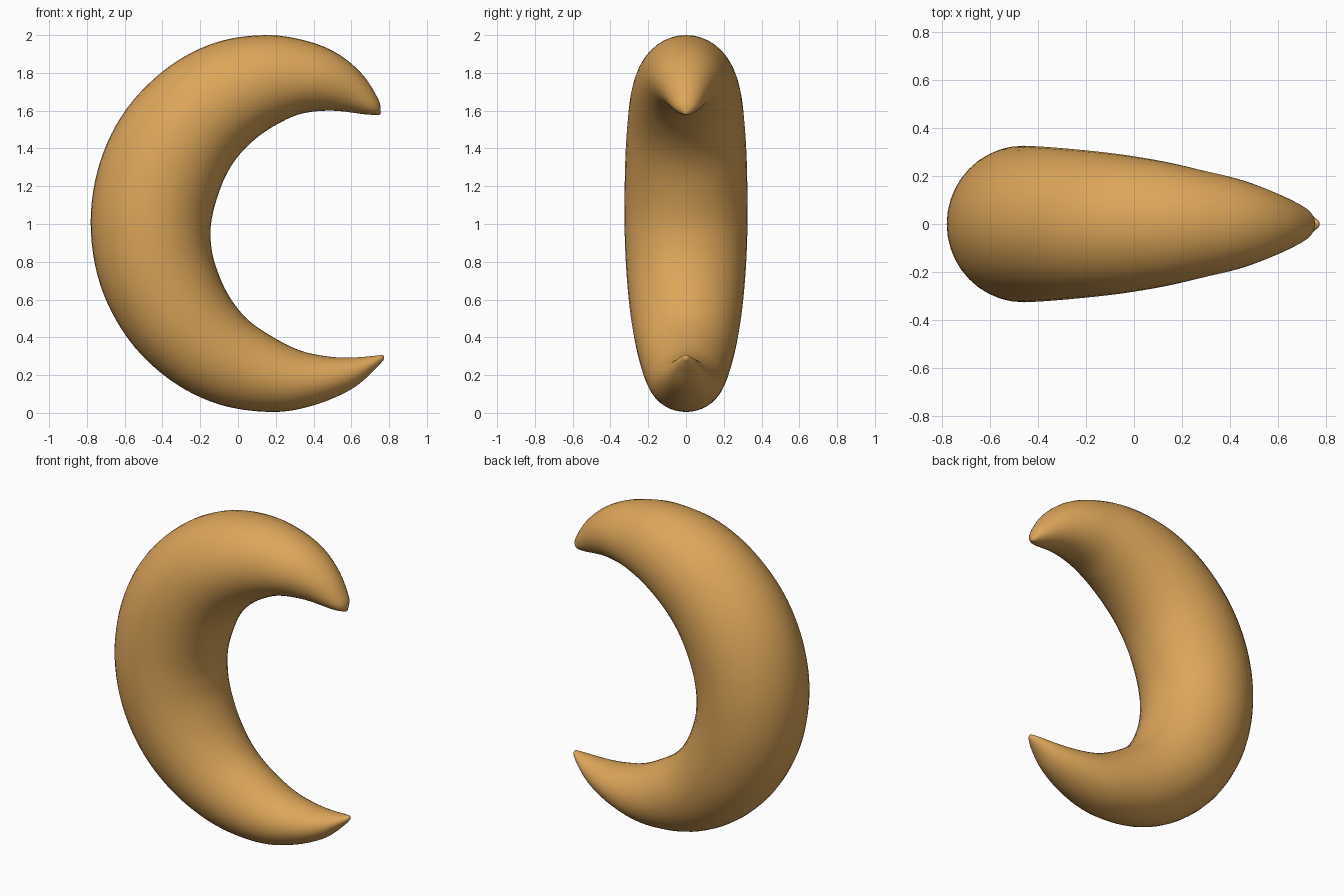
import bpy
import bmesh
import math
from mathutils import Vector

cube = bpy.data.objects.get("Cube")
if cube:
    bpy.data.objects.remove(cube, do_unlink=True)

SIDES = 40      # points around each cross-section
STEPS = 6       # rings between two neighbouring stations

# Stations from upper to lower tip:
# outer edge x, z, inner edge x, z, half thickness
STATIONS = [Vector(s) for s in (
    (.755, 1.6, .748, 1.578, .012),
    (.743, 1.66, .68, 1.58, .065),
    (.66, 1.79, .5, 1.6, .13),
    (.53, 1.9, .34, 1.585, .185),
    (.36, 1.97, .22, 1.535, .222),
    (.14, 2, .11, 1.465, .26),
    (-.12, 1.96, .01, 1.37, .29),
    (-.37, 1.83, -.06, 1.265, .308),
    (-.59, 1.61, -.11, 1.14, .32),
    (-.73, 1.33, -.14, 1.02, .325),
    (-.78, 1.01, -.145, .92, .325),
    (-.73, .68, -.125, .8, .315),
    (-.58, .39, -.06, .64, .293),
    (-.36, .175, .04, .505, .26),
    (-.1, .045, .17, .41, .225),
    (.18, .005, .33, .33, .19),
    (.4, .04, .49, .297, .15),
    (.6, .125, .62, .294, .1),
    (.72, .225, .72, .302, .05),
    (.772, .282, .765, .307, .014),
)]


def make_material(name, colour):
    """One flat colour shown in both the viewport and a render."""
    mat = bpy.data.materials.new(name)
    mat.use_nodes = True
    mat.diffuse_color = colour
    mat.node_tree.nodes["Principled BSDF"].inputs["Base Color"].default_value = colour
    return mat


def smooth_path(points, steps):
    """Run a smooth spline through all the stations."""
    path = []
    last = len(points) - 1
    for i in range(last):
        before, start = points[max(i - 1, 0)], points[i]
        end, after = points[i + 1], points[min(i + 2, last)]
        for k in range(steps):
            t = k / steps
            leave, arrive = (end - before) / 2, (after - start) / 2
            path.append(start + leave * t
                        + (3 * (end - start) - 2 * leave - arrive) * t ** 2
                        + (2 * (start - end) + leave + arrive) * t ** 3)
    path.append(points[last])
    return path


def add_ring(bm, station):
    """Elliptical cross-section spanning the outer and inner edges."""
    outer_x, outer_z, inner_x, inner_z, thickness = station
    outer = Vector((outer_x, 0, outer_z))
    inner = Vector((inner_x, 0, inner_z))
    centre, reach = (outer + inner) / 2, (outer - inner) / 2
    side = Vector((0, thickness, 0))
    ring = []
    for k in range(SIDES):
        angle = math.tau * k / SIDES
        ring.append(bm.verts.new(centre + reach * math.cos(angle) + side * math.sin(angle)))
    return ring


def close_tip(bm, ring, neighbour):
    """Round a tip off with a point just beyond its last ring."""
    middle = sum((v.co for v in ring), Vector()) / SIDES
    inside = sum((v.co for v in neighbour), Vector()) / SIDES
    point = bm.verts.new(middle + (middle - inside).normalized() * .006)
    for k in range(SIDES):
        bm.faces.new((ring[k], ring[(k + 1) % SIDES], point))


# Crescent body: loft of all the cross-sections
bm = bmesh.new()
rings = [add_ring(bm, s) for s in smooth_path(STATIONS, STEPS)]
for a, b in zip(rings, rings[1:]):
    for k in range(SIDES):
        n = (k + 1) % SIDES
        bm.faces.new((a[k], a[n], b[n], b[k]))
close_tip(bm, rings[0], rings[1])
close_tip(bm, rings[-1], rings[-2])
bmesh.ops.recalc_face_normals(bm, faces=bm.faces)

mesh = bpy.data.meshes.new("crescent")
bm.to_mesh(mesh)
bm.free()
mesh.materials.append(make_material("golden_tan", (.72, .38, .1, 1)))
mesh.shade_smooth()
crescent = bpy.data.objects.new("crescent", mesh)
bpy.context.collection.objects.link(crescent)
